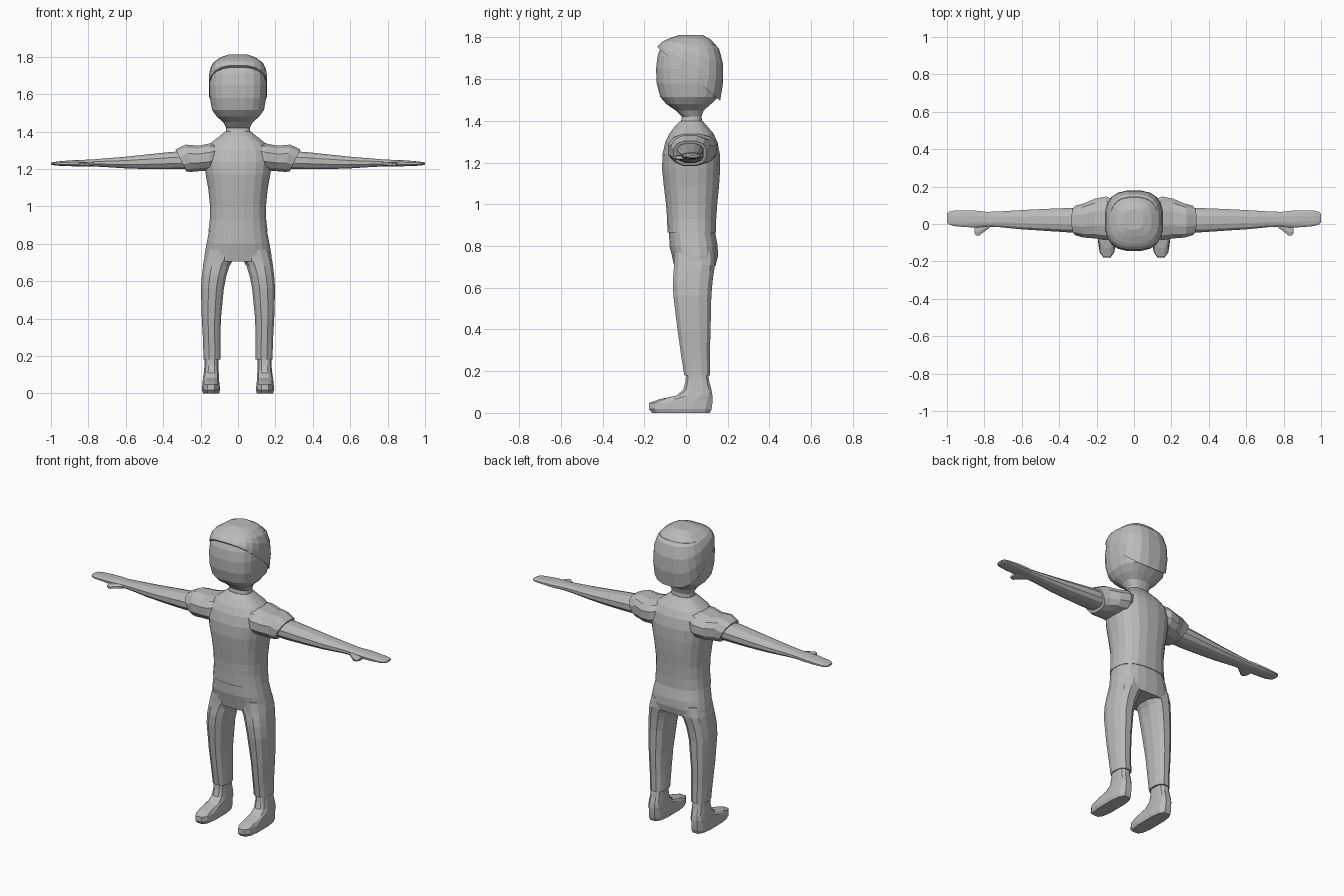
import bpy, bmesh, math

grey = bpy.data.materials.new("plain_grey")
grey.diffuse_color = (0.5, 0.5, 0.5, 1)


def loft(name, axis, sections, sides=16, power=2.5, side=1):
    """Skin rings given as (position, a_min, a_max, b_min, b_max[, tilt]).
    Axis Z uses a=x, b=y; axis X uses a=y, b=z. side=-1 mirrors in x."""
    bm = bmesh.new()
    rings = []
    for t, a0, a1, b0, b1, *tilt in sections:
        ring = []
        for i in range(sides):
            ang = 2 * math.pi * (i + 0.5) / sides
            c, s = math.cos(ang), math.sin(ang)
            ca = math.copysign(abs(c) ** (2 / power), c)
            sb = math.copysign(abs(s) ** (2 / power), s)
            a = (a0 + a1) / 2 + (a1 - a0) / 2 * ca
            b = (b0 + b1) / 2 + (b1 - b0) / 2 * sb
            p = t + (tilt[0] * sb if tilt else 0)
            x, y, z = (a, b, p) if axis == "Z" else (p, a, b)
            ring.append(bm.verts.new((x * side, y, z)))
        rings.append(ring)
    for r, q in zip(rings, rings[1:]):
        for i in range(sides):
            j = (i + 1) % sides
            bm.faces.new((r[i], r[j], q[j], q[i]))
    bm.faces.new(rings[0])
    bm.faces.new(rings[-1])
    bmesh.ops.recalc_face_normals(bm, faces=bm.faces)
    mesh = bpy.data.meshes.new(name)
    bm.to_mesh(mesh)
    bm.free()
    mesh.materials.append(grey)
    obj = bpy.data.objects.new(name, mesh)
    bpy.context.collection.objects.link(obj)
    return obj


def union(base, *others):
    """Merge overlapping parts into one skin."""
    bpy.context.view_layer.objects.active = base
    for other in others:
        mod = base.modifiers.new("union", "BOOLEAN")
        mod.operation, mod.solver, mod.object = "UNION", "EXACT", other
        bpy.ops.object.modifier_apply(modifier=mod.name)
        bpy.data.objects.remove(other)


# Head and neck
loft("head", "Z", [
    (1.37, -.07, .07, -.03, .08), (1.42, -.064, .064, -.02, .075),
    (1.45, -.08, .08, -.05, .085), (1.48, -.115, .115, -.095, .12),
    (1.515, -.14, .14, -.125, .158), (1.58, -.152, .152, -.142, .168),
    (1.65, -.155, .155, -.145, .17), (1.71, -.15, .15, -.138, .168),
    (1.765, -.128, .128, -.118, .145)], sides=20, power=2.7)

# Hair cap: low at the nape, short lip over the forehead
loft("hair", "Z", [
    (1.625, -.157, .157, -.139, .165, -.13), (1.675, -.157, .157, -.134, .18, -.088),
    (1.725, -.15, .15, -.122, .178, -.05), (1.765, -.132, .132, -.105, .16, -.02),
    (1.795, -.095, .095, -.07, .12, -.005), (1.812, -.05, .05, -.03, .08)],
    sides=20, power=2.7)

# Shirt body with short sleeves
shirt = loft("shirt", "Z", [
    (.865, -.16, .16, -.09, .145), (.93, -.152, .152, -.092, .146),
    (1.0, -.151, .151, -.097, .151), (1.09, -.16, .16, -.108, .16),
    (1.17, -.174, .174, -.116, .165), (1.24, -.184, .184, -.114, .164),
    (1.3, -.176, .176, -.1, .152), (1.34, -.145, .145, -.08, .132),
    (1.375, -.1, .1, -.053, .102), (1.4, -.07, .07, -.028, .08)], sides=20)
sleeves = [loft("sleeve", "X", [
    (.08, -.06, .12, 1.21, 1.35), (.15, -.09, .15, 1.19, 1.338),
    (.21, -.08, .138, 1.186, 1.326), (.265, -.075, .112, 1.182, 1.332, .015),
    (.305, -.062, .1, 1.184, 1.306, .03)], sides=12, side=s) for s in (1, -1)]
union(shirt, *sleeves)

# Trousers: hips merged with two tapering legs
trousers = loft("trousers", "Z", [
    (.87, -.156, .156, -.083, .14), (.8, -.17, .17, -.08, .153),
    (.75, -.179, .179, -.068, .154), (.705, -.183, .183, -.058, .143)], sides=20)
legs = [loft("leg", "Z", [
    (.77, .012, .17, -.06, .14), (.71, .025, .185, -.06, .142),
    (.68, .044, .189, -.062, .137), (.63, .06, .195, -.066, .13),
    (.56, .074, .2, -.063, .124), (.4, .09, .195, -.043, .12),
    (.28, .093, .188, -.026, .116), (.18, .092, .186, -.01, .116)],
    sides=12, side=s) for s in (1, -1)]
union(trousers, *legs)

for s, label in ((1, "left"), (-1, "right")):
    # Arm running into a flat mitten hand, with a stubby thumb
    arm = loft(label + "_arm", "X", [
        (.25, -.048, .088, 1.2, 1.298), (.36, -.046, .087, 1.197, 1.292),
        (.48, -.038, .082, 1.198, 1.279), (.6, -.03, .076, 1.202, 1.266),
        (.72, -.018, .068, 1.21, 1.256), (.79, -.015, .066, 1.213, 1.25),
        (.84, -.02, .072, 1.213, 1.249), (.9, -.018, .074, 1.214, 1.246),
        (.965, -.012, .072, 1.217, 1.24), (.99, -.003, .066, 1.22, 1.236),
        (1.0, .01, .055, 1.223, 1.233)], sides=12, side=s)
    thumb = loft("thumb", "X", [
        (.77, -.02, .02, 1.216, 1.238), (.81, -.05, .02, 1.212, 1.238),
        (.825, -.064, .02, 1.212, 1.236), (.842, -.064, .01, 1.213, 1.235),
        (.853, -.052, 0, 1.216, 1.232)], sides=8, side=s)
    union(arm, thumb)

    # Shoe: long flat toe rising to the ankle
    loft(label + "_shoe", "Z", [
        (0, .1, .188, -.165, .118), (.018, .095, .194, -.182, .126),
        (.048, .097, .192, -.18, .13), (.066, .1, .19, -.13, .13),
        (.082, .1, .188, -.05, .129), (.11, .102, .184, -.015, .124),
        (.15, .104, .18, -.004, .113), (.2, .104, .178, 0, .105)],
        sides=12, power=3, side=s)
